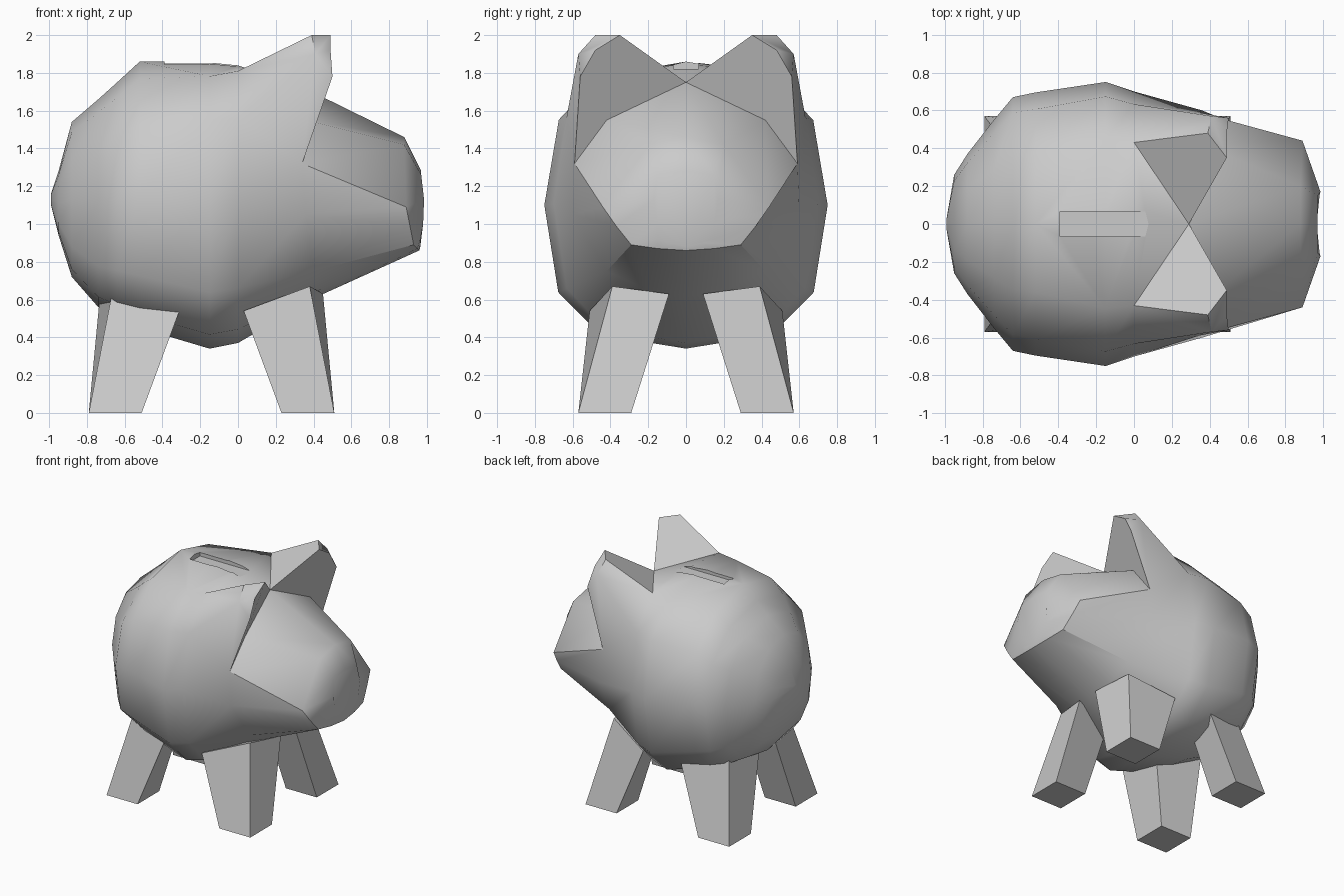
import bpy, bmesh
from math import sin, cos, pi, radians

cube = bpy.data.objects.get("Cube")
if cube:
    bpy.data.objects.remove(cube, do_unlink=True)

grey = bpy.data.materials.new("plain grey")
grey.use_nodes = True
grey.diffuse_color = (0.6, 0.6, 0.6, 1)
grey.node_tree.nodes["Principled BSDF"].inputs["Base Color"].default_value = (0.6, 0.6, 0.6, 1)


def finish(name, bm, smooth_angle=None):
    bmesh.ops.recalc_face_normals(bm, faces=bm.faces)
    mesh = bpy.data.meshes.new(name)
    bm.to_mesh(mesh)
    bm.free()
    mesh.materials.append(grey)
    obj = bpy.data.objects.new(name, mesh)
    bpy.context.collection.objects.link(obj)
    if smooth_angle:
        bpy.ops.object.select_all(action='DESELECT')
        obj.select_set(True)
        bpy.context.view_layer.objects.active = obj
        bpy.ops.object.shade_smooth_by_angle(angle=radians(smooth_angle))
    return obj


def loft(loops):
    """Closed skin through a list of point loops; returns mesh and vertex rings."""
    bm = bmesh.new()
    rings = [[bm.verts.new(p) for p in loop] for loop in loops]
    for a, b in zip(rings, rings[1:]):
        for i in range(len(a)):
            j = (i + 1) % len(a)
            bm.faces.new((a[i], a[j], b[j], b[i]))
    bm.faces.new(rings[0])
    bm.faces.new(rings[-1])
    return bm, rings


def barrel_half(x, width, top, bottom, upper):
    """Half section from top to bottom; the lower half is squarish."""
    mid, half = (top + bottom) / 2, (top - bottom) / 2
    points = []
    for i in range(7):
        s, c = sin(pi * i / 6), cos(pi * i / 6)
        power = upper if i < 3 else 0.72
        y = width * s ** power if 0 < i < 6 else 0
        z = abs(c) ** power * (1 if c > 0 else -1) if i != 3 else 0
        points.append((x, y, mid + half * z))
    return points


# Body sections from rump to shoulders: x, half width, top, bottom, upper squareness
barrel = [(-0.99, 0.03, 1.16, 1.1, 1), (-0.95, 0.26, 1.28, 0.94, 0.95),
          (-0.88, 0.37, 1.54, 0.72, 0.95), (-0.74, 0.55, 1.66, 0.56, 0.95),
          (-0.64, 0.67, 1.75, 0.51, 0.95), (-0.52, 0.695, 1.86, 0.45, 0.95),
          (-0.15, 0.75, 1.86, 0.34, 0.75), (0, 0.7, 1.845, 0.37, 0.7)]
sections = [barrel_half(*row) for row in barrel]

# Head sections: brow, snout rim and snout tip
sections += [
    [(0.29, 0, 1.75), (0.36, 0.42, 1.55), (0.34, 0.59, 1.32), (0.36, 0.6, 1.05),
     (0.4, 0.42, 0.75), (0.43, 0.2, 0.65), (0.43, 0, 0.62)],
    [(0.88, 0, 1.46), (0.88, 0.2, 1.42), (0.89, 0.44, 1.09), (0.91, 0.37, 0.99),
     (0.93, 0.29, 0.89), (0.95, 0.15, 0.87), (0.96, 0, 0.86)],
    [(0.97, 0, 1.28), (0.97, 0.15, 1.26), (0.985, 0.17, 1.13), (0.98, 0.15, 1),
     (0.965, 0.15, 0.92), (0.965, 0.08, 0.9), (0.965, 0, 0.88)]]

# Body and head, one loft with creased cheek and jaw lines
bm, rings = loft([half + [(x, -y, z) for x, y, z in half[-2:0:-1]] for half in sections])
shoulder, brow, rim = rings[-4:-1]
for i in (2, 4, 8, 10):
    bm.edges.get((brow[i], rim[i])).smooth = False

# Ears grown out of the skin between shoulder and brow
for near, far, sy in ((1, 2, 1), (-1, -2, -1)):
    crown, back, flank = shoulder[0], shoulder[near], shoulder[far]
    base, middle, cheek = brow[0], brow[near], brow[far]
    for strip in ((crown, back, middle, base), (back, flank, cheek, middle)):
        face = next(f for f in back.link_faces if set(f.verts) == set(strip))
        bm.faces.remove(face)
    bm.edges.remove(bm.edges.get((back, middle)))
    back.co.z = 1.81
    inner, outer, bend, front, edge = [
        bm.verts.new((x, y * sy, z)) for x, y, z in
        ((0.49, 0.35, 2), (0.39, 0.48, 2), (0.41, 0.57, 1.9),
         (0.49, 0.48, 1.92), (0.5, 0.56, 1.78))]
    for loop in ((crown, back, base), (back, outer, inner, base),
                 (base, inner, front, edge, cheek, middle),
                 (inner, outer, bend, front), (front, bend, edge),
                 (back, bend, outer), (back, flank, bend),
                 (flank, cheek, bend), (cheek, edge, bend)):
        bm.faces.new(loop)
body = finish("body", bm, 48)

# Coin slot cut into the back
bm = bmesh.new()
bmesh.ops.create_cube(bm, size=1)
for v in bm.verts:
    v.co = (-0.155 + v.co.x * 0.47, v.co.y * 0.13, 1.92 + v.co.z * 0.2)
cutter = finish("slot_cutter", bm)
cutter.hide_render = True
slot = body.modifiers.new("coin slot", 'BOOLEAN')
slot.object = cutter
slot.operation = 'DIFFERENCE'
slot.solver = 'EXACT'
bpy.context.view_layer.objects.active = body
bpy.ops.object.modifier_apply(modifier=slot.name)
bpy.data.objects.remove(cutter, do_unlink=True)

# Legs: foot corners and upper corners, splayed outwards
foot = [(0.51, 0.57, 0), (0.23, 0.57, 0), (0.23, 0.29, 0), (0.51, 0.29, 0)]
hip = [(0.38, 0.39, 0.67), (0.03, 0.51, 0.54), (0.1, 0.2, 0.55), (0.45, 0.09, 0.63)]
for depth, sy in (("back", 1), ("front", -1)):
    for end, sx in (("left", 1), ("right", -1)):
        bm, rings = loft([[(-0.14 + sx * (x + 0.14), y * sy, z) for x, y, z in loop]
                          for loop in (foot, hip)])
        finish(f"{depth}_{end}_leg", bm)
